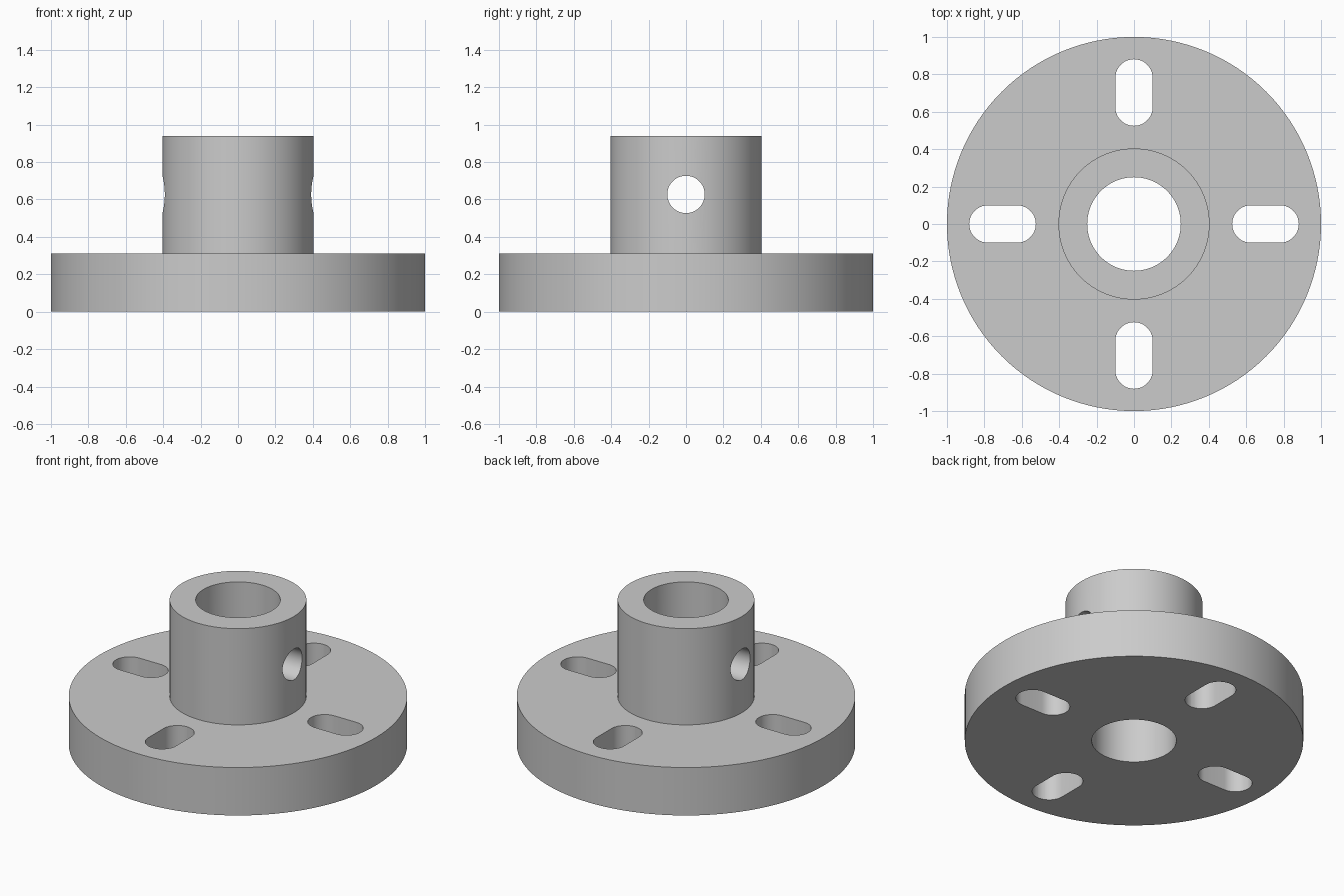
import bpy, bmesh
from math import pi, cos, sin
from mathutils import Matrix, Vector

cube = bpy.data.objects.get("Cube")
if cube:
    bpy.data.objects.remove(cube, do_unlink=True)

PLATE_R, HUB_R, BORE_R = 1.0, 0.404, 0.25
PLATE_H, TOTAL_H = 0.3125, 0.94
SLOT_IN, SLOT_OUT, SLOT_R = 0.625, 0.781, 0.1
HOLE_Z, HOLE_R = 0.627, 0.1

grey = bpy.data.materials.new("plain_grey")
grey.use_nodes = True
grey.diffuse_color = (0.6, 0.6, 0.6, 1)
grey.node_tree.nodes["Principled BSDF"].inputs["Base Color"].default_value = (0.6, 0.6, 0.6, 1)


def make_object(name, bm):
    bmesh.ops.recalc_face_normals(bm, faces=bm.faces)
    mesh = bpy.data.meshes.new(name)
    bm.to_mesh(mesh)
    bm.free()
    mesh.materials.append(grey)
    obj = bpy.data.objects.new(name, mesh)
    bpy.context.collection.objects.link(obj)
    return obj


def lathe(name, profile, steps=128):
    """Revolve a closed (radius, height) profile around z."""
    bm = bmesh.new()
    verts = [bm.verts.new((r, 0, z)) for r, z in profile]
    edges = [bm.edges.new((v, verts[i - 1])) for i, v in enumerate(verts)]
    bmesh.ops.spin(bm, geom=verts + edges, cent=(0, 0, 0), axis=(0, 0, 1),
                   angle=2 * pi, steps=steps)
    bmesh.ops.remove_doubles(bm, verts=bm.verts, dist=1e-4)
    return make_object(name, bm)


def slot_cutters(name, arc=20):
    """Four round-ended prisms, one per quarter turn."""
    bm = bmesh.new()
    for quarter in range(4):
        turn = Matrix.Rotation(quarter * pi / 2, 3, 'Z')
        outline = []
        for centre, start in ((SLOT_OUT, -pi / 2), (SLOT_IN, pi / 2)):
            for i in range(arc + 1):
                a = start + pi * i / arc
                outline.append(Vector((centre + SLOT_R * cos(a), SLOT_R * sin(a), -0.1)))
        face = bm.faces.new([bm.verts.new(turn @ p) for p in outline])
        new = bmesh.ops.extrude_face_region(bm, geom=[face])["geom"]
        bmesh.ops.translate(bm, vec=(0, 0, PLATE_H + 0.2),
                            verts=[g for g in new if isinstance(g, bmesh.types.BMVert)])
    return make_object(name, bm)


def cross_hole_cutter(name):
    """Cylinder along x through both hub walls."""
    bm = bmesh.new()
    place = Matrix.Translation((0, 0, HOLE_Z)) @ Matrix.Rotation(pi / 2, 4, 'Y')
    bmesh.ops.create_cone(bm, cap_ends=True, segments=48, radius1=HOLE_R,
                          radius2=HOLE_R, depth=1.2, matrix=place)
    return make_object(name, bm)


# Round plate and hub with a central bore, as one turned solid
body = lathe("flanged_hub", [
    (BORE_R, 0), (PLATE_R, 0), (PLATE_R, PLATE_H),
    (HUB_R, PLATE_H), (HUB_R, TOTAL_H), (BORE_R, TOTAL_H)])

# Cut the mounting slots and the set-screw hole
cutters = [slot_cutters("slot_cutter"), cross_hole_cutter("cross_hole_cutter")]
for cutter in cutters:
    cutter.hide_render = True
    mod = body.modifiers.new(cutter.name, 'BOOLEAN')
    mod.operation = 'DIFFERENCE'
    mod.solver = 'EXACT'
    mod.object = cutter

# Bake the cuts and drop the cutters
depsgraph = bpy.context.evaluated_depsgraph_get()
result = bpy.data.meshes.new_from_object(body.evaluated_get(depsgraph))
body.modifiers.clear()
body.data = result
result.materials.clear()
result.materials.append(grey)
for cutter in cutters:
    bpy.data.objects.remove(cutter, do_unlink=True)

# Smooth walls with sharp rims
bpy.ops.object.select_all(action='DESELECT')
body.select_set(True)
bpy.context.view_layer.objects.active = body
bpy.ops.object.shade_smooth_by_angle(angle=pi / 6)
